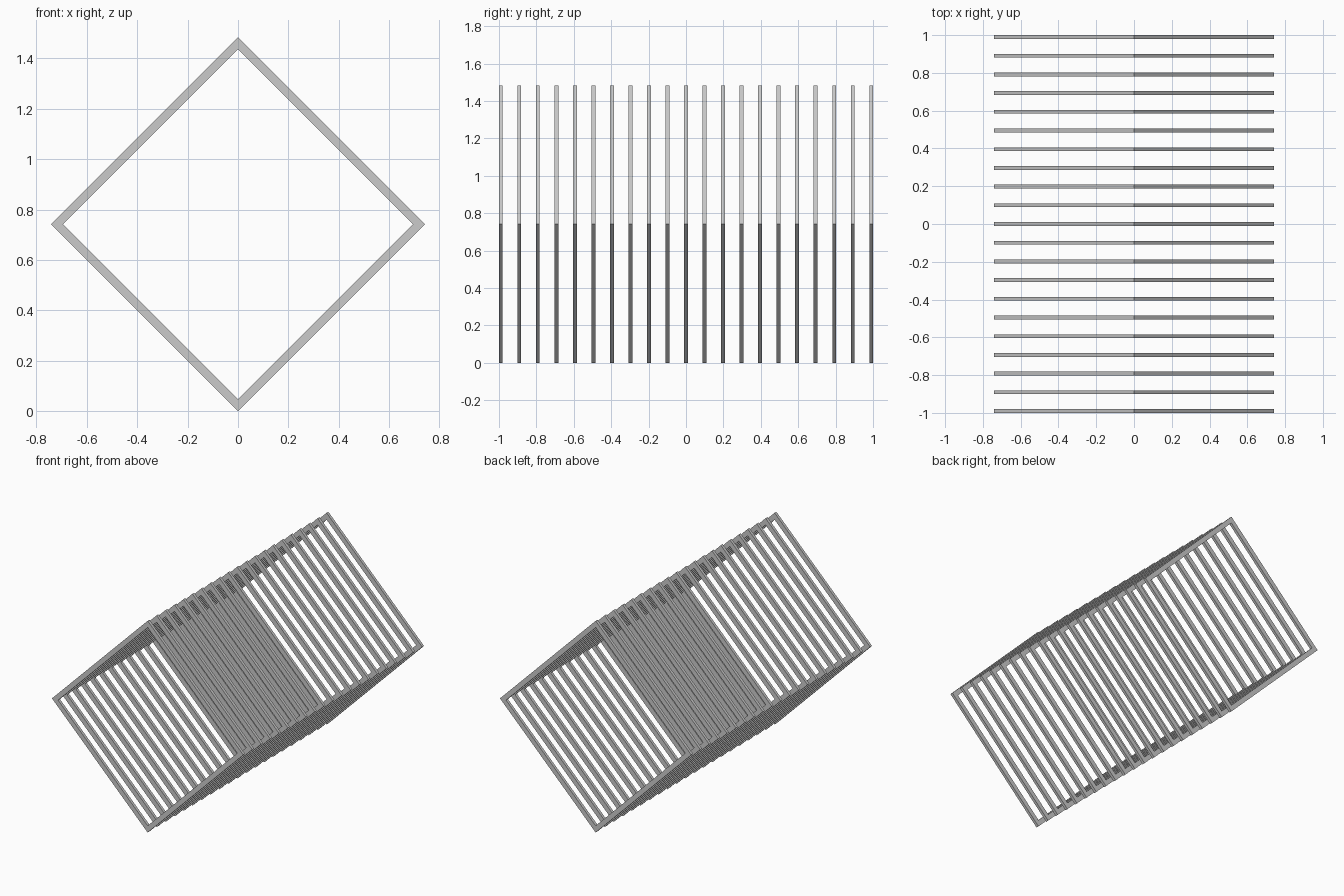
import bpy, bmesh
from mathutils import Vector

if "Cube" in bpy.data.objects:
    bpy.data.objects.remove(bpy.data.objects["Cube"])

R_OUT = 0.7415      # half diagonal, outer edge
R_IN = 0.694        # half diagonal, inner edge
THICK = 0.02        # frame depth along y
COUNT = 21
PITCH = (2 - THICK) / (COUNT - 1)


def diamond(bm, r, y):
    """Ring of four vertices standing on one corner."""
    return [bm.verts.new(Vector((x * r, y, R_OUT + z * r)))
            for x, z in ((1, 0), (0, 1), (-1, 0), (0, -1))]


# One square frame turned on its corner, mitred at the corners
bm = bmesh.new()
loops = [diamond(bm, R_OUT, -1), diamond(bm, R_OUT, -1 + THICK),
         diamond(bm, R_IN, -1 + THICK), diamond(bm, R_IN, -1)]
for k in range(4):
    a, b = loops[k], loops[(k + 1) % 4]
    for i in range(4):
        j = (i + 1) % 4
        bm.faces.new((a[i], a[j], b[j], b[i]))
bmesh.ops.recalc_face_normals(bm, faces=bm.faces)
mesh = bpy.data.meshes.new("diamond_frames")
bm.to_mesh(mesh)
bm.free()
frames = bpy.data.objects.new("diamond_frames", mesh)
bpy.context.collection.objects.link(frames)

# Row of evenly spaced frames along y
row = frames.modifiers.new("row", 'ARRAY')
row.count = COUNT
row.use_relative_offset = False
row.use_constant_offset = True
row.constant_offset_displace = (0, PITCH, 0)
